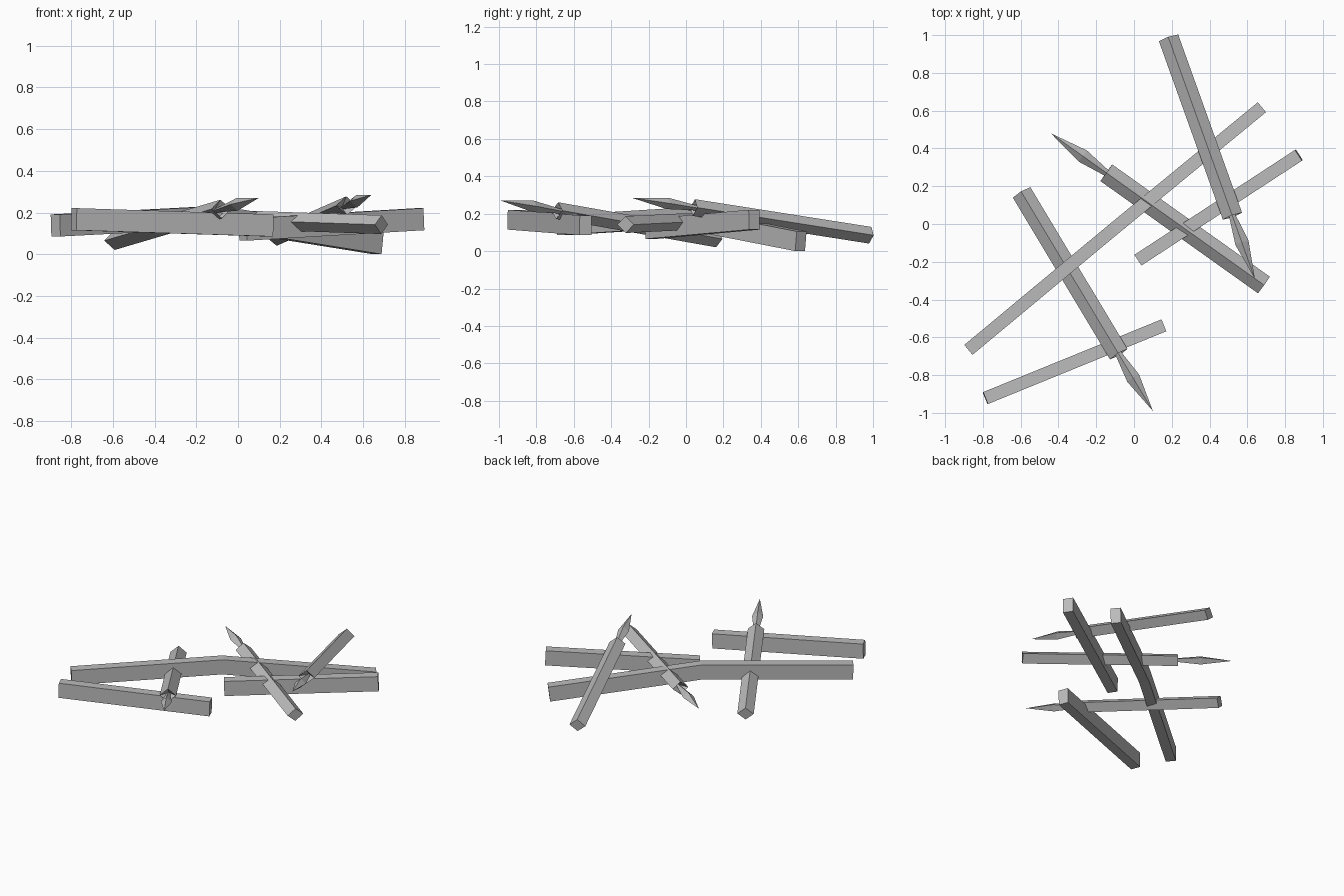
import bpy, bmesh
from mathutils import Vector

cube = bpy.data.objects.get("Cube")
if cube:
    bpy.data.objects.remove(cube, do_unlink=True)

# Single plain stone-grey colour
grey = bpy.data.materials.new("plain_grey")
grey.use_nodes = True
grey.diffuse_color = (0.5, 0.5, 0.5, 1)
grey.node_tree.nodes["Principled BSDF"].inputs["Base Color"].default_value = (0.5, 0.5, 0.5, 1)


def loft(name, rings, tip=None):
    """Skin four-cornered rings into a closed solid, ending in a cap or a point."""
    bm = bmesh.new()
    loops = [[bm.verts.new(p) for p in ring] for ring in rings]
    bm.faces.new(loops[0])
    for a, b in zip(loops, loops[1:]):
        for i in range(4):
            j = (i + 1) % 4
            bm.faces.new((a[i], a[j], b[j], b[i]))
    if tip is None:
        bm.faces.new(loops[-1])
    else:
        point = bm.verts.new(tip)
        for i in range(4):
            bm.faces.new((loops[-1][i], loops[-1][(i + 1) % 4], point))
    bmesh.ops.recalc_face_normals(bm, faces=bm.faces)
    mesh = bpy.data.meshes.new(name)
    bm.to_mesh(mesh)
    bm.free()
    mesh.materials.append(grey)
    obj = bpy.data.objects.new(name, mesh)
    bpy.context.collection.objects.link(obj)
    return obj


def frame(direction):
    """Side and up vectors square to a direction."""
    side = direction.cross(Vector((0, 0, 1))).normalized()
    return side, side.cross(direction).normalized()


def plank(name, points, width=0.068, height=0.106):
    """Rectangular beam through the centre points of its sections."""
    pts = [Vector(p) for p in points]
    rings = []
    for i, p in enumerate(pts):
        side, up = frame((pts[min(i + 1, len(pts) - 1)] - pts[max(i - 1, 0)]).normalized())
        s, u = side * width / 2, up * height / 2
        rings.append([p - s - u, p + s - u, p + s + u, p - s + u])
    return loft(name, rings)


def stake(name, start, tip, half_width=0.054, half_height=0.045):
    """Diamond-section pole with a notched end and a spear point."""
    start, tip = Vector(start), Vector(tip)
    side, up = frame((tip - start).normalized())
    # Position along the pole and relative thickness: butt, rim, neck, blade
    profile = [(0, 1), (0.74, 1), (0.7, 0.2), (0.85, 0.68)]
    rings = []
    for t, k in profile:
        c = start.lerp(tip, t)
        s, u = side * half_width * k, up * half_height * k
        rings.append([c + s, c + u, c - s, c - u])
    return loft(name, rings, tip)


# Flat rails, the long one sagging on both sides of its middle
plank("long_bent_rail", [(-0.875, -0.665, 0.138), (-0.108, -0.027, 0.178), (0.672, 0.614, 0.053)])
plank("front_rail", [(-0.787, -0.922, 0.168), (0.157, -0.537, 0.138)])
plank("side_rail", [(0.023, -0.19, 0.118), (0.873, 0.365, 0.168)])

# Pointed stakes
stake("front_stake", (-0.595, 0.167, 0.065), (0.1, -0.99, 0.27))
stake("back_stake", (0.183, 0.985, 0.085), (0.64, -0.29, 0.285))
stake("middle_stake", (0.688, -0.323, 0.142), (-0.44, 0.48, 0.18))
